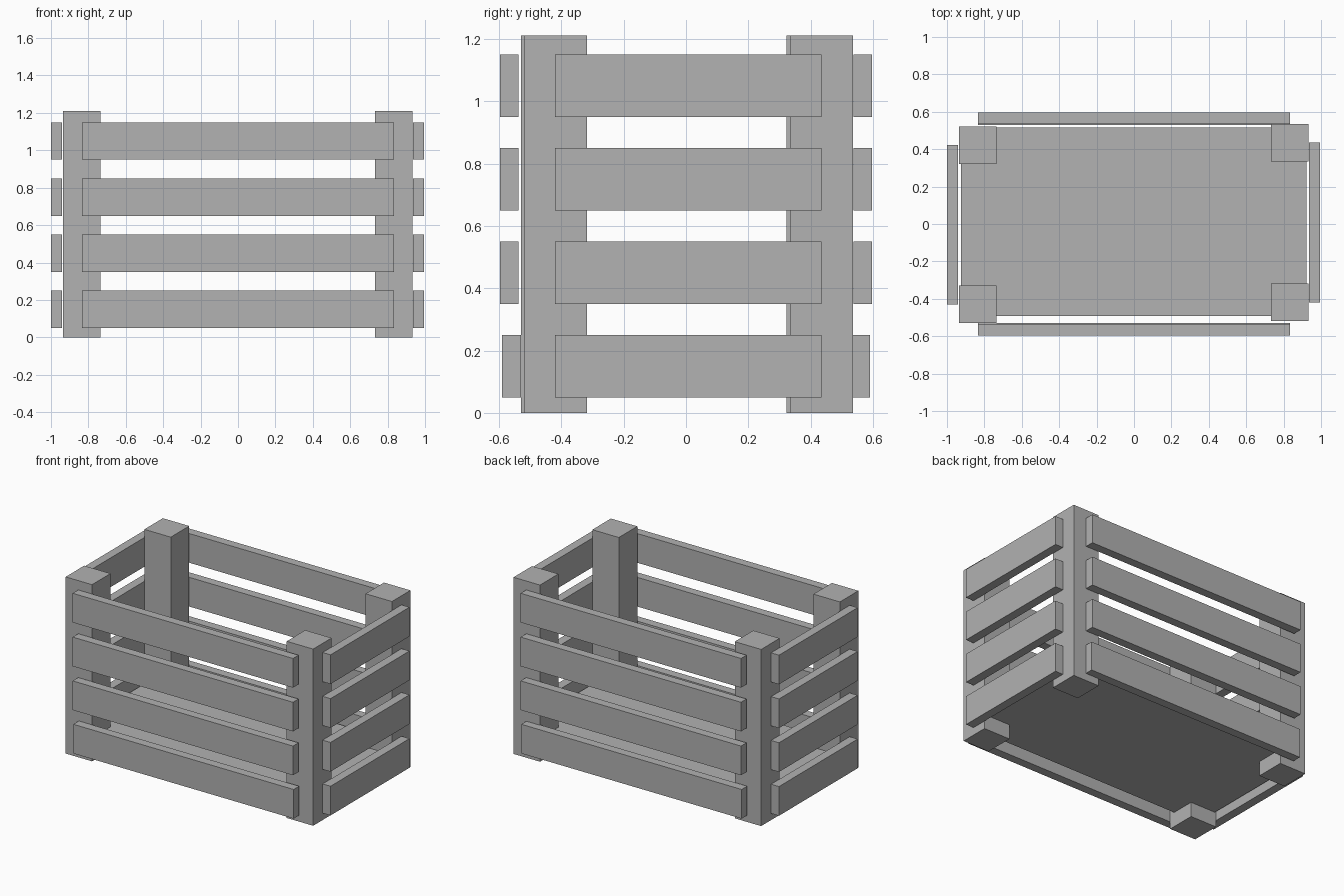
import bpy

if "Cube" in bpy.data.objects:
    bpy.data.objects.remove(bpy.data.objects["Cube"])

grey = bpy.data.materials.new("plain grey")
grey.use_nodes = True
colour = (0.445, 0.445, 0.445, 1)
grey.diffuse_color = colour
grey.node_tree.nodes["Principled BSDF"].inputs["Base Color"].default_value = colour


def box(name, low, high):
    """Add a flat-faced box between two opposite corners."""
    centre = [(a + b) / 2 for a, b in zip(low, high)]
    bpy.ops.mesh.primitive_cube_add(size=1, location=centre)
    obj = bpy.context.object
    obj.name = name
    obj.scale = [b - a for a, b in zip(low, high)]
    bpy.ops.object.transform_apply(location=False, rotation=False, scale=True)
    obj.data.materials.append(grey)


# Corner posts, set slightly out of line with each other
POST = 0.2
HEIGHT = 1.21
for name, x, y in (
    ("front_right_post", -0.935, -0.53),
    ("back_right_post", -0.935, 0.322),
    ("front_left_post", 0.732, -0.518),
    ("back_left_post", 0.732, 0.335),
):
    box(name, (x, y, 0), (x + POST, y + POST, HEIGHT))

# Four rows of slats around the crate
THICK = 0.06
for row in range(4):
    bottom = 0.05 + 0.3 * row
    top = bottom + 0.2
    inner = 0.53 if row == 0 else 0.537
    n = row + 1
    box(f"front_slat_{n}", (-0.835, -inner - THICK, bottom), (0.835, -inner, top))
    box(f"back_slat_{n}", (-0.835, inner, bottom), (0.835, inner + THICK, top))
    box(f"right_slat_{n}", (-1, -0.43, bottom), (-0.94, 0.422, top))
    box(f"left_slat_{n}", (0.935, -0.42, bottom), (0.995, 0.435, top))

# Floor panel
box("floor_panel", (-0.925, -0.492, 0.1), (0.922, 0.515, 0.16))
